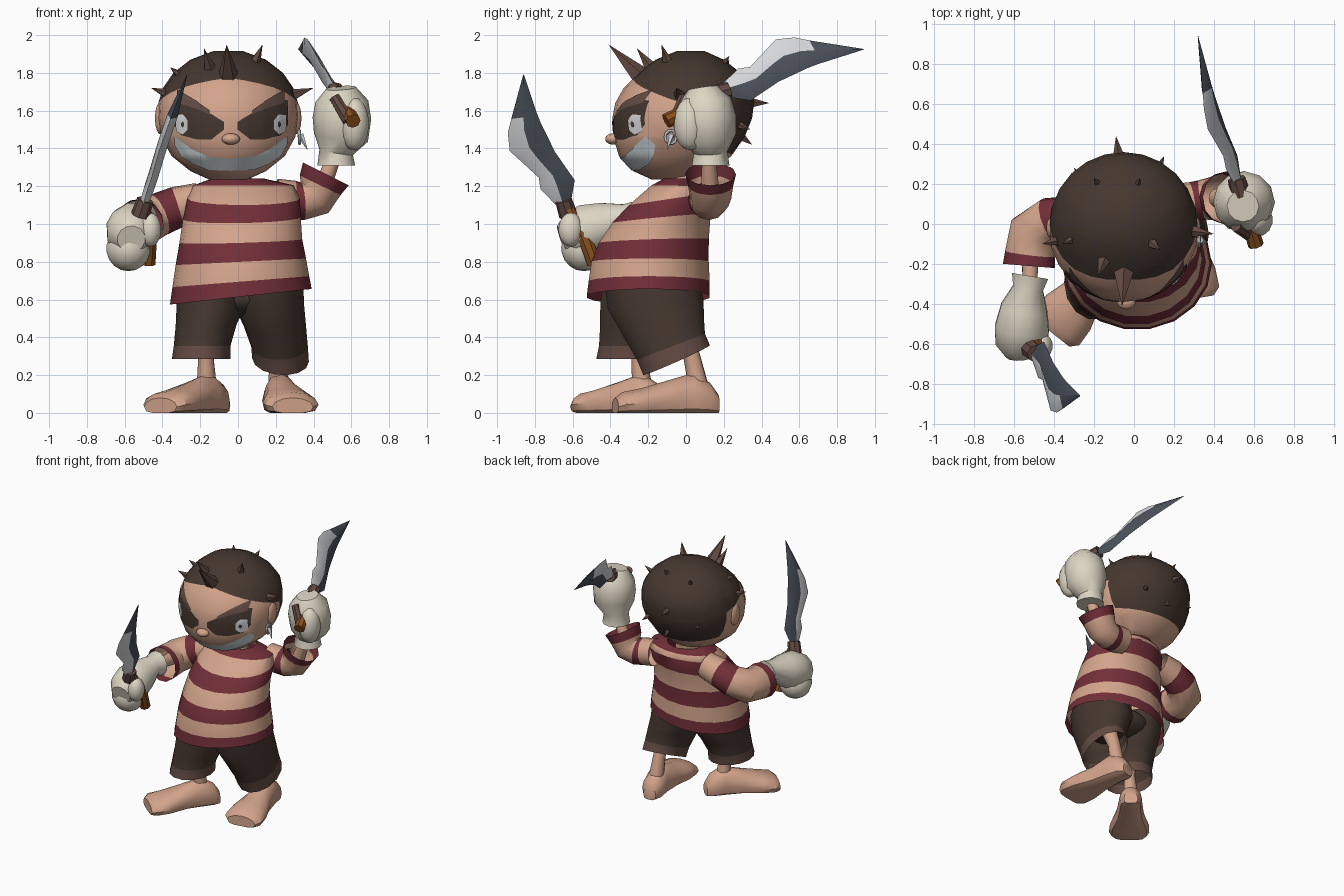
import bpy, bmesh, math
from mathutils import Vector, Matrix
from mathutils.bvhtree import BVHTree

if "Cube" in bpy.data.objects:
    bpy.data.objects.remove(bpy.data.objects["Cube"])

COLOURS = {
    "skin": (.65, .37, .26), "stripe_red": (.165, .028, .039), "dark_brown": (.06, .038, .028),
    "cuff_brown": (.125, .07, .055), "glove_cream": (.72, .67, .55), "steel_light": (.68, .69, .71),
    "steel_dark": (.07, .082, .105), "wood": (.25, .08, .014), "grin_grey": (.66, .72, .74)}
MATS = {}
for mat_name, rgb in COLOURS.items():
    m = bpy.data.materials.new(mat_name)
    m.use_nodes = True
    m.diffuse_color = (*rgb, 1)
    m.node_tree.nodes["Principled BSDF"].inputs["Base Color"].default_value = (*rgb, 1)
    MATS[mat_name] = m
parts = []


def finish(name, bm, mats):
    mesh = bpy.data.meshes.new(name)
    bm.to_mesh(mesh)
    bm.free()
    for key in mats:
        mesh.materials.append(MATS[key])
    obj = bpy.data.objects.new(name, mesh)
    bpy.context.scene.collection.objects.link(obj)
    parts.append(obj)
    return obj


def skin_rings(rings, rule, sides, caps):
    """Bridge rings of (centre, half axis U, half axis V)."""
    bm = bmesh.new()
    rows = []
    for c, u, v in rings:
        angles = [2 * math.pi * k / sides for k in range(sides)]
        rows.append([bm.verts.new(Vector(c) + Vector(u) * math.cos(a) + Vector(v) * math.sin(a)) for a in angles])
    for i in range(len(rows) - 1):
        for j in range(sides):
            k = (j + 1) % sides
            f = bm.faces.new((rows[i][j], rows[i][k], rows[i + 1][k], rows[i + 1][j]))
            f.material_index = rule(i, j)
    if caps:
        bm.faces.new(rows[0][::-1]).material_index = rule(0, 0)
        bm.faces.new(rows[-1]).material_index = rule(len(rows) - 2, 0)
    return bm


def loft(name, rings, mats, rule=lambda i, j: 0, sides=14, caps=False):
    return finish(name, skin_rings(rings, rule, sides, caps), mats)


def tube(name, path, mats, rule=lambda i, j: 0, sides=12, caps=True):
    """Round tube through (point, radius) pairs."""
    pts = [Vector(p) for p, r in path]
    rings, u = [], Vector((.31, .52, .8))
    for i, (p, r) in enumerate(path):
        t = (pts[min(i + 1, len(pts) - 1)] - pts[max(i - 1, 0)]).normalized()
        u = (u - t * u.dot(t)).normalized()
        rings.append((p, u * r, t.cross(u) * r))
    return loft(name, rings, mats, rule, sides, caps)


def blob(name, centre, size, mat):
    bm = bmesh.new()
    bmesh.ops.create_uvsphere(bm, u_segments=14, v_segments=9, radius=1,
                              matrix=Matrix.Translation(centre) @ Matrix.Diagonal((*size, 1)))
    return finish(name, bm, [mat])


def add_cone(bm, base, tip, radius):
    axis = tip - base
    turn = axis.to_track_quat('Z', 'Y').to_matrix().to_4x4()
    bmesh.ops.create_cone(bm, cap_ends=True, segments=5, radius1=radius, radius2=0, depth=axis.length,
                          matrix=Matrix.Translation((base + tip) / 2) @ turn)


# Head: rows of height, half width, front y, back y
HEAD_X = -.052
profile = [(1.235, .1, -.18, .02), (1.28, .2, -.28, .14), (1.36, .3, -.355, .24), (1.46, .355, -.385, .31),
           (1.56, .375, -.39, .35), (1.64, .37, -.375, .36), (1.72, .345, -.33, .35), (1.8, .29, -.25, .29),
           (1.87, .2, -.16, .2), (1.915, .08, -.05, .1)]
bm = skin_rings([((HEAD_X, (f + b) / 2, z), (w, 0, 0), (0, (b - f) / 2, 0)) for z, w, f, b in profile],
                lambda i, j: 0, 24, True)
# Hairline cut by four planes: two brow sides, temple and nape
crown = Vector((HEAD_X, 0, 1.69))
planes = [(crown, Vector((.15, .3, 1))), (crown, Vector((-.15, .3, 1))),
          (Vector((0, .08, 0)), Vector((0, 1, 0))), (Vector((0, 0, 1.42)), Vector((0, .2, 1)))]
for co, no in planes:
    bmesh.ops.bisect_plane(bm, geom=bm.verts[:] + bm.edges[:] + bm.faces[:], plane_co=co, plane_no=no)
for f in bm.faces:
    left, right, behind, over = [(f.calc_center_median() - co).dot(no) > 0 for co, no in planes]
    f.material_index = int(left or right or (behind and over))
bm.normal_update()
surface = BVHTree.FromBMesh(bm)
finish("head", bm, ["skin", "dark_brown"])

# Hair spikes grow from the nearest scalp point
bm = bmesh.new()
for tip in [(-.06, -.41, 1.95), (-.18, -.26, 1.93), (.13, -.13, 1.95), (-.36, -.1, 1.83), (-.46, -.1, 1.72),
            (.4, -.05, 1.72), (.03, .23, 1.89), (-.2, .23, 1.87), (-.09, .44, 1.64), (-.05, .35, 1.42),
            (.15, .34, 1.5), (-.3, .28, 1.52)]:
    tip = Vector(tip)
    root = surface.find_nearest(tip)[0]
    add_cone(bm, root - (tip - root).normalized() * .02, tip, .016 + .18 * (tip - root).length)
finish("hair_spikes", bm, ["cuff_brown"])


# Painted face details draped on the head; columns are x offset, low z, high z
def face_plate(name, columns, mat, lift=.005, rows=5, steps=4):
    fine = []
    for a, b in zip(columns, columns[1:]):
        fine += [Vector(a).lerp(Vector(b), k / steps) for k in range(steps)]
    fine.append(Vector(columns[-1]))
    bm = bmesh.new()
    grid = []
    for x, low, high in fine:
        line = []
        for k in range(rows + 1):
            p = Vector((x - .038, -1, low + (high - low) * k / rows))
            hit, normal = surface.ray_cast(p, Vector((0, 1, 0)))[:2]
            if hit is None:
                hit, normal = surface.find_nearest(Vector((p.x, -.1, p.z)))[:2]
            line.append(bm.verts.new(hit + normal * lift))
        grid.append(line)
    for a, b in zip(grid, grid[1:]):
        for k in range(rows):
            bm.faces.new((a[k], b[k], b[k + 1], a[k + 1]))
    finish(name, bm, [mat])


def flip(columns):
    return [(-x, a, b) for x, a, b in reversed(columns)]


patch = [(.035, 1.5, 1.54), (.1, 1.45, 1.58), (.18, 1.45, 1.62), (.26, 1.47, 1.66), (.3, 1.53, 1.65)]
brow = [(.11, 1.58, 1.6), (.18, 1.61, 1.65), (.28, 1.64, 1.71)]
eye = [(.225, 1.5, 1.55), (.25, 1.475, 1.58), (.285, 1.49, 1.575)]
pupil = [(.243, 1.52, 1.535), (.25, 1.51, 1.545), (.257, 1.52, 1.535)]
for label, side in (("left", lambda c: c), ("right", flip)):
    face_plate(label + "_eye_patch", side(patch), "dark_brown")
    face_plate(label + "_brow", side(brow), "cuff_brown", .0075)
    face_plate(label + "_eye", side(eye), "steel_light", .0075)
    face_plate(label + "_pupil", side(pupil), "dark_brown", .0095)
grin = [(0, 1.285, 1.35), (.12, 1.29, 1.36), (.2, 1.32, 1.395), (.26, 1.36, 1.44), (.295, 1.42, 1.465)]
face_plate("grin", flip(grin)[:-1] + grin, "grin_grey")
blob("nose", (-.038, -.385, 1.45), (.05, .043, .03), "skin")
for label, s in (("left", 1), ("right", -1)):
    blob(label + "_ear", (HEAD_X + s * .36, -.02, 1.56), (.028, .055, .085), "skin")
tube("earring", [((.325, -.08 + .03 * math.cos(a), 1.46 + .035 * math.sin(a)), .009)
                 for a in [math.pi * k / 5 for k in range(11)]], ["steel_light"], sides=6)
bm = bmesh.new()
add_cone(bm, Vector((.33, -.08, 1.47)), Vector((.37, -.1, 1.39)), .02)
finish("earring_spike", bm, ["steel_light"])
tube("neck", [((-.02, -.02, 1.17), .11), ((-.04, 0, 1.3), .1)], ["skin"])

# Striped shirt: height, centre x, centre y, half width, half depth, sideways tilt, forward dip
shirt = [(.615, .015, -.2, .375, .33, .11, 0), (.695, .015, -.195, .362, .325, .08, 0),
         (.8, .015, -.19, .345, .315, .05, 0), (.91, .015, -.17, .325, .295, .03, .01),
         (1.03, .02, -.13, .312, .265, .02, .025), (1.135, .03, -.07, .298, .235, 0, .035),
         (1.205, .03, -.02, .265, .165, 0, 0), (1.24, .0, 0, .14, .12, 0, 0)]
loft("shirt", [((x, y, z), (w, 0, t * w), (0, d, dip)) for z, x, y, w, d, t, dip in shirt],
     ["stripe_red", "skin"], lambda i, j: i % 2, 18)

# Shorts with cuffs, listed from cuff to hip
loft("left_short", [((.225, -.05, .28), (.15, 0, -.01), (0, .18, .08)), ((.22, -.08, .35), (.15, 0, 0), (0, .185, .07)),
                    ((.195, -.12, .46), (.165, 0, 0), (0, .22, .05)), ((.165, -.16, .57), (.185, 0, 0), (0, .26, .02)),
                    ((.16, -.18, .7), (.185, 0, 0), (0, .26, 0))],
     ["cuff_brown", "dark_brown"], lambda i, j: min(i, 1))
loft("right_short", [((x, y, z), (w, 0, 0), (0, d, 0)) for x, y, z, w, d in
                     [(-.195, -.29, .285, .155, .19), (-.19, -.28, .355, .15, .185), (-.17, -.25, .46, .16, .21),
                      (-.145, -.21, .57, .18, .25), (-.14, -.19, .7, .18, .26)]],
     ["cuff_brown", "dark_brown"], lambda i, j: min(i, 1))
blob("shorts_seat", (.01, -.17, .61), (.28, .22, .11), "dark_brown")

# Legs and flat-soled feet
tube("left_leg", [((.2, -.06, .5), .06), ((.21, .03, .3), .045), ((.215, .07, .12), .055)], ["skin"])
tube("right_leg", [((-.17, -.27, .5), .06), ((-.17, -.25, .3), .04), ((-.165, -.23, .12), .055)], ["skin"])


def foot(name, heel, toe):
    heel, toe = Vector(heel), Vector(toe)
    along = (toe - heel).normalized()
    side = along.cross(Vector((0, 0, 1)))
    rings = []
    for t, w, h in [(0, .05, .1), (.08, .08, .16), (.25, .085, .21), (.5, .1, .17), (.75, .14, .13), (.93, .145, .11),
                    (1, .11, .08)]:
        rings.append((heel.lerp(toe, t) + Vector((0, 0, h * .4)), side * w, Vector((0, 0, h * .6))))
    obj = loft(name, rings, ["skin"], sides=12, caps=True)
    for v in obj.data.vertices:
        v.co.z = max(v.co.z, 0)


foot("left_foot", (.2, .17, 0), (.29, -.375, 0))
foot("right_foot", (-.08, -.13, 0), (-.41, -.545, 0))

# Sleeves, forearms and gloves
def banded(i, j):
    return int(i in (1, 4))


tube("right_sleeve", [((-.2, .03, 1.12), .1), ((-.32, .03, 1.09), .11), ((-.42, .02, 1.05), .115),
                      ((-.505, -.04, 1.01), .125), ((-.52, -.15, 1.0), .128), ((-.525, -.21, 1.0), .133)],
     ["skin", "stripe_red"], banded, caps=False)
tube("left_sleeve", [((.2, .1, 1.14), .1), ((.29, .11, 1.13), .1), ((.34, .12, 1.12), .1),
                     ((.405, .13, 1.14), .11), ((.435, .13, 1.205), .12), ((.465, .13, 1.265), .135)],
     ["skin", "stripe_red"], banded, caps=False)
tube("right_forearm", [((-.52, -.06, 1.0), .05), ((-.52, -.32, 1.03), .035)], ["skin"])
tube("left_forearm", [((.42, .13, 1.13), .05), ((.52, .12, 1.38), .035)], ["skin"])
tube("right_glove", [((-.52, -.26, 1.03), .095), ((-.53, -.32, 1.03), .078), ((-.55, -.42, 1.0), .12),
                     ((-.56, -.52, .97), .14), ((-.57, -.6, .94), .125), ((-.565, -.66, .92), .075)], ["glove_cream"])
blob("right_fingers", (-.58, -.54, .87), (.12, .12, .12), "glove_cream")
blob("right_thumb", (-.465, -.61, .97), (.06, .065, .09), "glove_cream")
tube("left_glove", [((.52, .13, 1.31), .1), ((.52, .13, 1.38), .09), ((.545, .12, 1.46), .145),
                    ((.55, .11, 1.56), .155), ((.55, .1, 1.65), .14), ((.545, .09, 1.72), .08)], ["glove_cream"])
blob("left_fingers", (.615, .02, 1.53), (.08, .085, .14), "glove_cream")
tube("left_grip_gap", [((.51, -.01, 1.67), .03), ((.585, -.055, 1.55), .035)], ["cuff_brown"], sides=8)


# Swords: stations of distance along, spine offset, edge offset
def sword(label, base, tip, edge_hint, grip):
    base, tip = Vector(base), Vector(tip)
    d = (tip - base).normalized()
    u = Vector(edge_hint)
    u = (u - d * u.dot(d)).normalized()
    n = d.cross(u)
    stations = [(0, -.03, .04), (.12, -.09, .1), (.185, -.07, .09), (.3, -.035, .155), (.37, -.025, .195),
                (.47, -.01, .175), (.54, -.005, .135), ((tip - base).length, -.002, .002)]
    loft(label + "_blade", [(base + d * v + u * (a + b) / 2, u * (b - a) / 2, n * min(.028, (b - a) / 3))
                            for v, a, b in stations], ["steel_light", "steel_dark"],
         lambda i, j: int(j in (1, 2) or i == len(stations) - 2), 4, True)
    tube(label + "_handle", [(p, .04) for p in grip] + [(base, .03)], ["wood"], sides=8)
    tube(label + "_guard", [(base - d * .06, .05), (base + d * .03, .045)], ["cuff_brown"], sides=8)


sword("right_sword", (-.5, -.64, 1.1), (-.27, -.86, 1.79), (-.15, -.95, -.25),
      [(-.475, -.485, .79), (-.465, -.545, .95)])
sword("left_sword", (.52, .2, 1.7), (.32, .94, 1.925), (-.32, -.25, .9), [(.61, -.105, 1.545)])

# Smooth shading with sharp creases kept
for obj in bpy.context.selected_objects:
    obj.select_set(False)
for obj in parts:
    obj.select_set(True)
bpy.context.view_layer.objects.active = parts[0]
bpy.ops.object.shade_smooth_by_angle(angle=math.radians(40))
